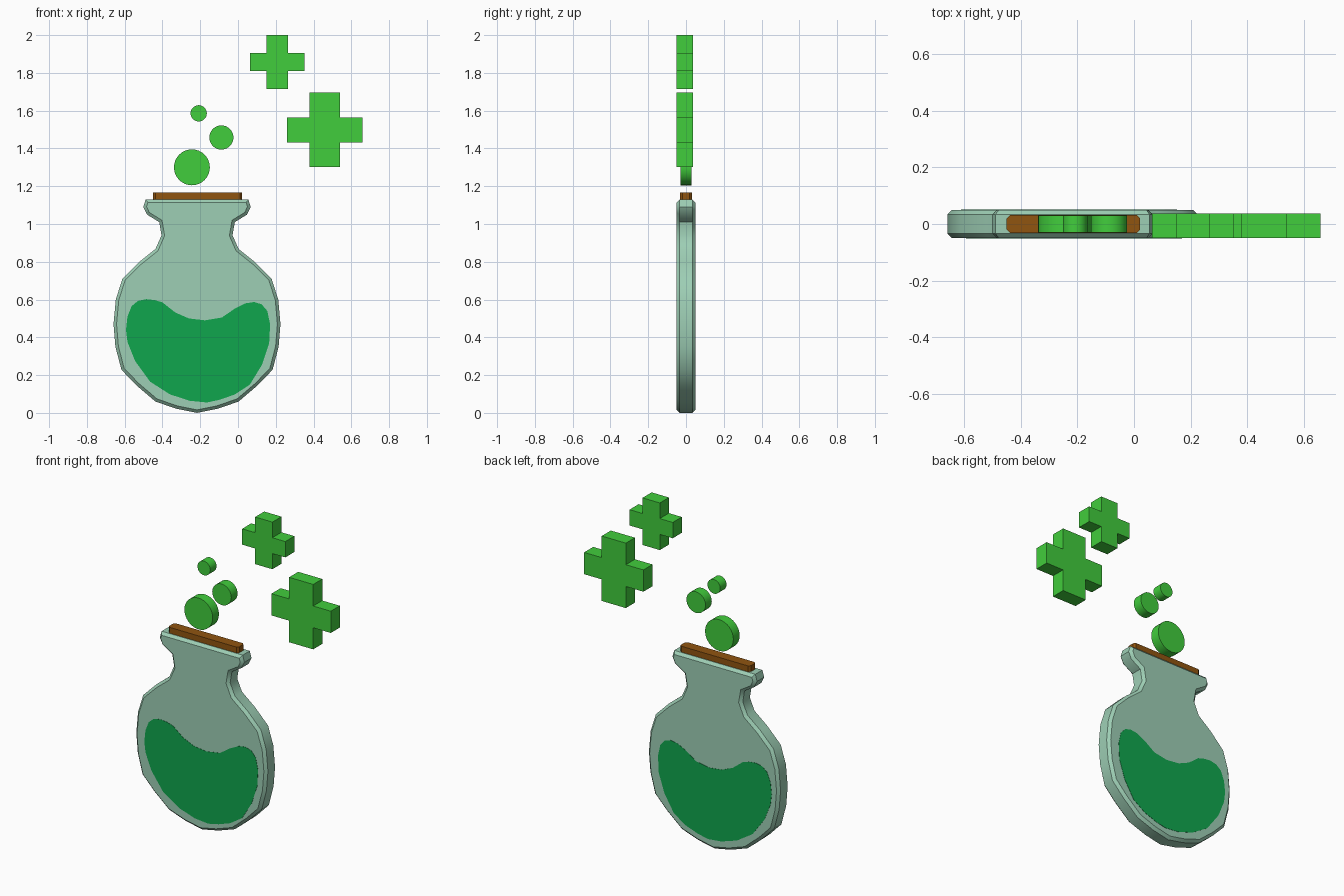
import bpy, bmesh, math

if "Cube" in bpy.data.objects:
    bpy.data.objects.remove(bpy.data.objects["Cube"])


def material(name, r, g, b):
    m = bpy.data.materials.new(name)
    m.diffuse_color = (r, g, b, 1)
    m.use_nodes = True
    m.node_tree.nodes["Principled BSDF"].inputs["Base Color"].default_value = m.diffuse_color
    return m


GLASS = material("pale_green_glass", 0.34, 0.62, 0.46)
LIQUID = material("deep_green_liquid", 0.005, 0.38, 0.075)
GREEN = material("bright_green", 0.053, 0.61, 0.045)
CORK = material("brown_cork", 0.28, 0.09, 0.005)


def extrude_outline(name, pts, y0, y1, mat, bevel=0.0, corner=0.0, smooth=None):
    """Solid from an (x, z) outline pulled from y0 to y1; optional chamfers."""
    bm = bmesh.new()
    front = [bm.verts.new((x, y0, z)) for x, z in pts]
    back = [bm.verts.new((x, y1, z)) for x, z in pts]
    n = len(pts)
    caps = [bm.faces.new(front), bm.faces.new(back[::-1])]
    for i in range(n):
        j = (i + 1) % n
        bm.faces.new((front[j], front[i], back[i], back[j]))
    bmesh.ops.recalc_face_normals(bm, faces=bm.faces)
    if bevel:
        rim = list({e for f in caps for e in f.edges})
        bmesh.ops.bevel(bm, geom=rim, offset=bevel, segments=1,
                        affect='EDGES', profile=0.5)
    if corner:
        up = [e for e in bm.edges if abs(e.verts[0].co.z - e.verts[1].co.z) > 0.01]
        bmesh.ops.bevel(bm, geom=up, offset=corner, segments=1,
                        affect='EDGES', profile=0.5)
    me = bpy.data.meshes.new(name)
    bm.to_mesh(me)
    bm.free()
    me.materials.append(mat)
    ob = bpy.data.objects.new(name, me)
    bpy.context.collection.objects.link(ob)
    if smooth:
        bpy.ops.object.select_all(action='DESELECT')
        ob.select_set(True)
        bpy.context.view_layer.objects.active = ob
        bpy.ops.object.shade_smooth_by_angle(angle=math.radians(smooth))
    return ob


# Flask body: mirrored half profile (half width, height)
CX = -0.217
half = [(0.11, 0.022), (0.22, 0.06), (0.32, 0.145), (0.40, 0.228), (0.432, 0.35),
        (0.442, 0.47), (0.43, 0.60), (0.395, 0.71), (0.305, 0.80), (0.22, 0.868),
        (0.188, 0.94), (0.20, 1.01), (0.265, 1.05), (0.284, 1.09), (0.272, 1.13)]
outline = ([(CX, 0.0)] + [(CX + w, z) for w, z in half]
           + [(CX - w, z) for w, z in reversed(half)])
extrude_outline("flask", outline, -0.05, 0.05, GLASS, bevel=0.016, smooth=40)

# Liquid seen through the front and back faces, as thin plates
wave = [(-.593, .44), (-.585, .51), (-.563, .565), (-.53, .593), (-.485, .602),
        (-.44, .597), (-.40, .585), (-.333, .532), (-.26, .50), (-.175, .49),
        (-.085, .505), (-.02, .55), (.04, .58), (.085, .587), (.125, .575),
        (.155, .54), (.17, .47), (.165, .37), (.127, .255), (.063, .15),
        (-.016, .098), (-.095, .07), (-.165, .055), (-.255, .064), (-.36, .098),
        (-.465, .165), (-.545, .275), (-.585, .375)]
extrude_outline("liquid_front", wave, -0.0515, -0.049, LIQUID)
extrude_outline("liquid_back", [(x - 0.018, z) for x, z in wave], 0.049, 0.0515, LIQUID)

# Cork stopper
extrude_outline("cork", [(-.45, 1.11), (.022, 1.11), (.022, 1.166), (-.45, 1.166)],
                -0.031, 0.031, CORK, corner=0.012)

# Bubbles
for i, (x, z, r) in enumerate([(-.244, 1.30, .095), (-.088, 1.458, .064),
                               (-.208, 1.586, .043)]):
    ring = [(x + r * math.cos(a * math.tau / 32), z + r * math.sin(a * math.tau / 32))
            for a in range(32)]
    extrude_outline(f"bubble_{i + 1}", ring, -0.03, 0.03, GREEN, smooth=30)


# Plus signs: half width, half height, half bar widths
def plus(name, cx, cz, w, h, a, b):
    q = [(a, h), (a, b), (w, b), (w, -b), (a, -b), (a, -h)]
    pts = q + [(-x, -z) for x, z in q]
    extrude_outline(name, [(cx + x, cz + z) for x, z in pts], -0.05, 0.037, GREEN)


plus("plus_small", 0.208, 1.857, 0.145, 0.143, 0.058, 0.048)
plus("plus_large", 0.459, 1.498, 0.199, 0.197, 0.081, 0.066)
